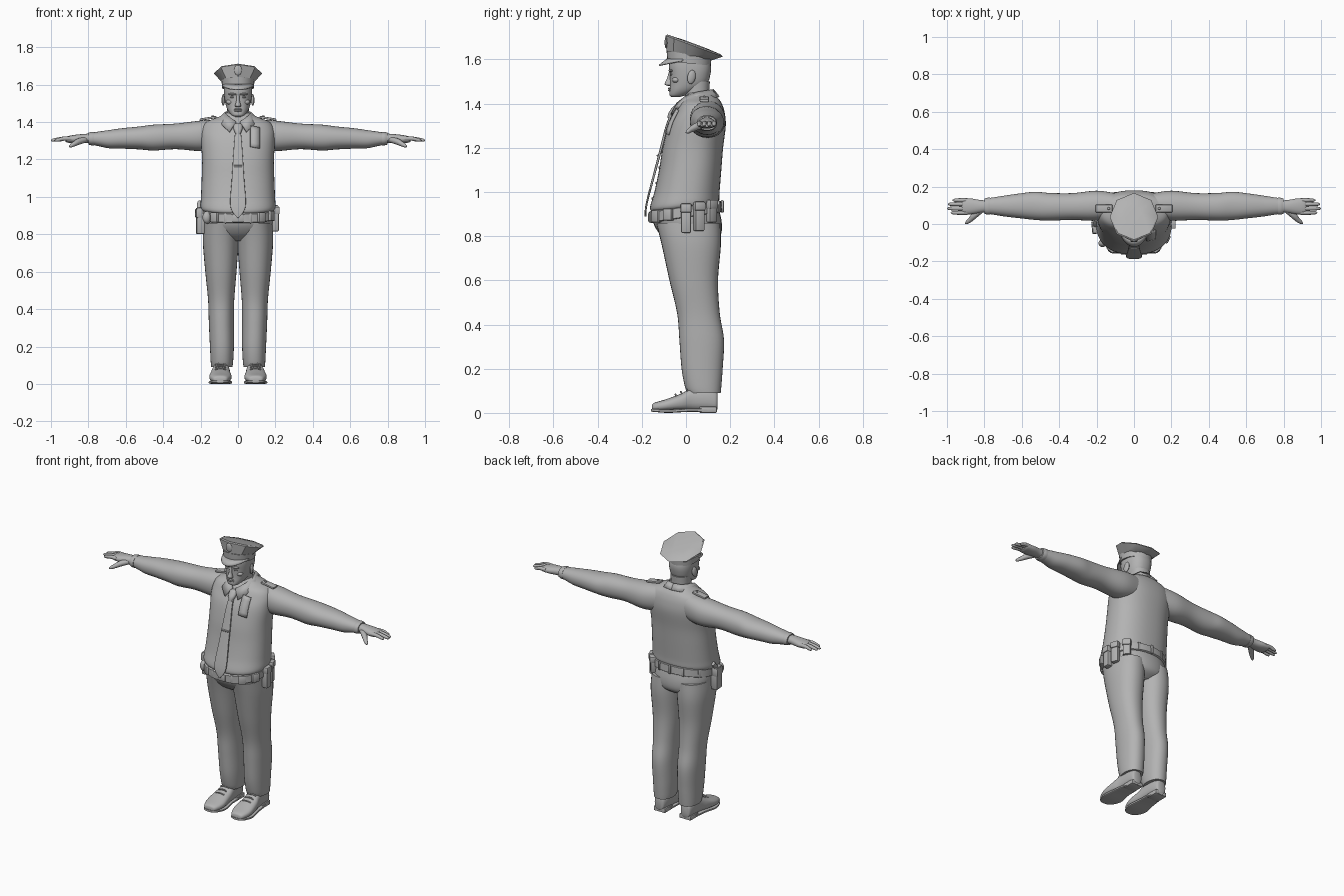
import bpy, bmesh, math
from mathutils import Vector, Matrix, Euler
from mathutils.bvhtree import BVHTree

default_cube = bpy.data.objects.get("Cube")
if default_cube:
    bpy.data.objects.remove(default_cube, do_unlink=True)

grey = bpy.data.materials.new("plain_grey")
grey.use_nodes = True
grey.diffuse_color = (0.45, 0.45, 0.45, 1)
grey.node_tree.nodes["Principled BSDF"].inputs["Base Color"].default_value = grey.diffuse_color
made = []


def add_object(name, mesh, mirror=False, thickness=0):
    mesh.materials.clear()
    mesh.materials.append(grey)
    obj = bpy.data.objects.new(name, mesh)
    bpy.context.scene.collection.objects.link(obj)
    if thickness:
        solid = obj.modifiers.new("thickness", 'SOLIDIFY')
        solid.thickness, solid.offset = thickness, 0
    if mirror:
        obj.modifiers.new("mirror", 'MIRROR').use_mirror_merge = False
    made.append(obj)
    return obj


def finish(name, bm, **options):
    bmesh.ops.recalc_face_normals(bm, faces=bm.faces)
    mesh = bpy.data.meshes.new(name)
    bm.to_mesh(mesh)
    bm.free()
    return add_object(name, mesh, **options)


def blend(rings, steps):
    """Smoothly interpolate the ring values between the given rings."""
    rings = [tuple(r) + (0,) * (6 - len(r)) for r in rings]
    result = []
    for i in range(len(rings) - 1):
        p, q, r, s = rings[max(i - 1, 0)], rings[i], rings[i + 1], rings[min(i + 2, len(rings) - 1)]
        for k in range(steps):
            t = k / steps
            result.append([b + t * ((c - a) + t * ((2 * a - 5 * b + 4 * c - d) + t * (3 * (b - c) + d - a))) / 2
                           for a, b, c, d in zip(p, q, r, s)])
    return result + [rings[-1]]


def loft(name, axis, rings, sides=32, steps=5, power=2.2, **options):
    """Rings are (position, a min, a max, b min, b max, tilt along b)."""
    bm, loops = bmesh.new(), []
    for pos, a0, a1, b0, b1, tilt in blend(rings, steps):
        loop = []
        for k in range(sides):
            angle = math.tau * k / sides
            c, s = math.cos(angle), math.sin(angle)
            a = (a0 + a1) / 2 + (a1 - a0) / 2 * math.copysign(abs(c) ** (2 / power), c)
            b = (b0 + b1) / 2 + (b1 - b0) / 2 * math.copysign(abs(s) ** (2 / power), s)
            p = pos + tilt * b
            loop.append(bm.verts.new({'x': (p, a, b), 'y': (a, p, b), 'z': (a, b, p)}[axis]))
        loops.append(loop)
    for low, high in zip(loops, loops[1:]):
        for k in range(sides):
            j = (k + 1) % sides
            bm.faces.new((low[k], low[j], high[j], high[k]))
    bm.faces.new(loops[0])
    bm.faces.new(loops[-1])
    return finish(name, bm, **options)


def even(pos, half, y0, y1, tilt=0):
    return (pos, -half, half, y0, y1, tilt)


def box(name, centre, size, turn=(0, 0, 0), bevel=0.006, **options):
    bm = bmesh.new()
    bmesh.ops.create_cube(bm, size=1, matrix=Matrix.Diagonal((*size, 1)))
    bmesh.ops.bevel(bm, geom=bm.edges[:], offset=bevel, segments=2, affect='EDGES', profile=0.5)
    bm.transform(Matrix.LocRotScale(Vector(centre), Euler(turn), None))
    return finish(name, bm, **options)


def ball(name, centre, size, turn=(0, 0, 0), **options):
    bm = bmesh.new()
    bmesh.ops.create_uvsphere(bm, u_segments=16, v_segments=10, radius=1)
    bm.transform(Matrix.LocRotScale(Vector(centre), Euler(turn), Vector(size)))
    return finish(name, bm, **options)


def tube(name, points, **options):
    """Points are (x, y, z, radius)."""
    curve = bpy.data.curves.new(name, 'CURVE')
    curve.dimensions, curve.bevel_depth, curve.bevel_resolution = '3D', 1, 3
    curve.use_fill_caps = True
    spline = curve.splines.new('NURBS')
    spline.points.add(len(points) - 1)
    for point, (x, y, z, radius) in zip(spline.points, points):
        point.co, point.radius = (x, y, z, 1), radius
    spline.order_u, spline.use_endpoint_u = 3, True
    temp = bpy.data.objects.new(name + "_path", curve)
    mesh = bpy.data.meshes.new_from_object(temp)
    bpy.data.objects.remove(temp)
    return add_object(name, mesh, **options)


def sheet(name, columns, thickness, **options):
    bm = bmesh.new()
    grid = [[bm.verts.new(p) for p in column] for column in columns]
    for left, right in zip(grid, grid[1:]):
        for k in range(len(left) - 1):
            bm.faces.new((left[k], left[k + 1], right[k + 1], right[k]))
    return finish(name, bm, thickness=thickness, **options)


# Shirt, hips and trouser legs
shirt = loft("shirt", 'z', [
    even(.925, .182, -.15, .14, .12), even(.945, .2, -.163, .15, .1), even(1, .198, -.143, .152),
    even(1.1, .194, -.122, .16), even(1.2, .192, -.106, .168), even(1.3, .198, -.08, .18),
    even(1.36, .195, -.05, .175), even(1.4, .17, -.028, .162), even(1.425, .11, -.005, .145),
    even(1.45, .06, .002, .12)], sides=48, power=2.3)
loft("hips", 'z', [even(.765, .09, -.06, .11), even(.8, .16, -.11, .155),
                   even(.86, .186, -.148, .162), even(.94, .184, -.15, .145)])
loft("trouser_leg", 'z', [
    (.86, -.01, .184, -.135, .155), (.76, -.004, .188, -.11, .158), (.6, .008, .175, -.075, .145),
    (.45, .02, .16, -.04, .153), (.33, .022, .156, -.03, .172), (.2, .022, .15, -.02, .166),
    (.12, .026, .146, -.005, .16), (.09, .03, .143, .008, .157)], mirror=True)

# Shoes with soles, heels and laces
loft("shoe", 'y', [
    (-.155, .078, .112, .012, .03), (-.145, .055, .135, .008, .045), (-.09, .035, .153, .008, .062),
    (-.02, .04, .147, .01, .088), (.03, .045, .135, .01, .115), (.1, .05, .13, .01, .118),
    (.135, .058, .124, .01, .1), (.143, .07, .112, .02, .09)], sides=24, power=2.5, mirror=True)
loft("shoe_sole", 'y', [
    (-.158, .075, .115, .006, .018), (-.14, .05, .14, .004, .018), (-.08, .031, .157, 0, .016),
    (0, .042, .145, .004, .02), (.07, .045, .135, .004, .02), (.14, .06, .122, .004, .02)],
     sides=24, power=5, mirror=True)
box("shoe_heel", (.09, .1, .014), (.08, .08, .028), mirror=True)
for k in range(3):
    y, z = -.045 + k * .025, .085 + k * .012
    tube("shoe_lace", [(.065, y, z - .008, .004), (.093, y - .006, z + .006, .004),
                       (.122, y, z - .008, .004)], mirror=True)

# Sleeves, cuffs and hands
loft("sleeve", 'x', [
    (.1, .04, .165, 1.26, 1.415), (.2, .018, .178, 1.245, 1.408), (.33, .022, .165, 1.255, 1.392),
    (.45, .018, .166, 1.248, 1.386), (.53, .022, .172, 1.254, 1.376), (.62, .032, .162, 1.258, 1.367),
    (.69, .04, .152, 1.26, 1.357), (.74, .048, .144, 1.27, 1.35), (.785, .055, .137, 1.28, 1.343)], mirror=True)
loft("sleeve_cuff", 'x', [(.77, .05, .141, 1.275, 1.347), (.785, .05, .14, 1.276, 1.347),
                          (.8, .055, .136, 1.28, 1.343)], mirror=True)
loft("palm", 'x', [(.78, .065, .126, 1.286, 1.338), (.82, .06, .128, 1.288, 1.337),
                   (.87, .052, .136, 1.287, 1.332), (.91, .052, .136, 1.29, 1.325),
                   (.922, .06, .13, 1.295, 1.318)], sides=20, mirror=True)
for name, y, tip in (("index", .06, .98), ("middle", .083, 1), ("ring", .106, .995), ("little", .127, .97)):
    tube(name + "_finger", [(.89, y, 1.311, .011), (.93, y, 1.313, .0115), (tip - .025, y, 1.306, .01),
                            (tip - .005, y, 1.302, .008), (tip, y, 1.301, .002)], mirror=True)
tube("thumb", [(.81, .08, 1.308, .016), (.85, .05, 1.298, .018), (.875, .022, 1.283, .013),
               (.897, .006, 1.271, .009), (.902, .0, 1.268, .002)], mirror=True)

# Neck, head and face
loft("neck", 'z', [even(1.38, .065, .005, .115), even(1.43, .057, -.005, .105),
                   even(1.5, .06, -.01, .108)])
loft("head", 'z', [
    even(1.43, .022, -.066, -.03), even(1.438, .036, -.074, .0), even(1.46, .053, -.074, .05),
    even(1.49, .065, -.072, .095), even(1.53, .073, -.073, .11), even(1.57, .076, -.077, .113),
    even(1.615, .074, -.07, .1)], power=2.4)
loft("nose", 'z', [even(1.48, .008, -.08, -.06), even(1.484, .016, -.093, -.06),
                   even(1.492, .015, -.096, -.06), even(1.515, .009, -.086, -.06),
                   even(1.545, .008, -.077, -.06)], sides=16)
ball("ear", (.078, .025, 1.52), (.009, .019, .032), (-.2, 0, .25), mirror=True)
ball("brow", (.03, -.069, 1.549), (.023, .009, .006), (0, 0, .2), mirror=True)
ball("eye", (.029, -.064, 1.533), (.013, .009, .006), mirror=True)
ball("cheekbone", (.042, -.045, 1.507), (.022, .018, .014), mirror=True)
for name, z in (("upper_lip", 1.468), ("lower_lip", 1.46)):
    ball(name, (0, -.073, z), (.022, .008, .005))

# Cap: band, flared crown, visor and front badge
loft("cap_band", 'z', [even(1.583, .085, -.084, .112, -.1), even(1.625, .088, -.088, .115, -.17)],
     steps=1, power=2.1)
loft("cap_crown", 'z', [even(1.618, .088, -.088, .115, -.2), even(1.674, .13, -.092, .166, -.37),
                        even(1.681, .122, -.084, .158, -.37), even(1.685, .05, -.01, .09, -.37)],
     sides=8, steps=1, power=2)
visor = []
for k in range(17):
    reach = math.sin(math.pi * k / 16)
    angle = math.radians(195 + 150 * k / 16)
    x, y = .086 * math.cos(angle), .012 + .097 * math.sin(angle)
    visor.append([(x, y - .036 * reach * f, 1.601 - (.008 + .02 * reach) * f) for f in (0, .5, 1)])
sheet("cap_visor", visor, .006)
ball("cap_badge", (0, -.09, 1.677), (.021, .007, .027))

# Collar, tie, shoulder straps and chest badge
sheet("collar", [
    [(.01, -.04, 1.4), (.045, -.066, 1.348)], [(.054, .0, 1.432), (.085, -.034, 1.383)],
    [(.068, .05, 1.45), (.098, .045, 1.418)], [(.045, .11, 1.46), (.06, .135, 1.428)],
    [(0, .122, 1.462), (0, .148, 1.43)]], .01, mirror=True)
loft("tie", 'z', [even(.888, .004, -.188, -.18), even(.95, .041, -.182, -.173),
                  even(1.1, .033, -.144, -.133), even(1.2, .027, -.118, -.106),
                  even(1.3, .02, -.092, -.08), even(1.36, .014, -.068, -.05)], sides=16, power=5)
loft("tie_knot", 'z', [even(1.335, .013, -.085, -.05), even(1.36, .023, -.078, -.04),
                       even(1.385, .024, -.06, -.02), even(1.392, .016, -.05, -.02)], sides=16)
box("tie_clip", (0, -.127, 1.165), (.045, .012, .008), (.25, 0, 0), bevel=.002)
box("shoulder_strap", (.16, .083, 1.42), (.09, .042, .012), (0, .16, 0), bevel=.004, mirror=True)
ball("strap_button", (.135, .083, 1.431), (.007, .007, .005), mirror=True)

shirt_bm = bmesh.new()
shirt_bm.from_mesh(shirt.data)
surface = BVHTree.FromBMesh(shirt_bm)
shirt_bm.free()


def on_chest(x, z, lift):
    hit, normal, *_ = surface.ray_cast(Vector((x, -1, z)), Vector((0, 1, 0)))
    return hit + normal * lift


sheet("chest_badge", [[on_chest(x, 1.262 + k * .022 + (x - .09) * -.2, .006) for k in range(6)]
                      for x in (.065, .09, .115)], .008)
for k in range(5):
    ball("shirt_button", on_chest(0, .97 + k * .07, .001), (.006, .003, .006))

# Duty belt with buckle, pouches and holster
loft("belt", 'z', [even(.885, .189, -.163, .158, .15), even(.888, .194, -.168, .163, .15),
                   even(.932, .194, -.168, .16, .15), even(.936, .189, -.163, .155, .15)],
     sides=48, steps=1)


def on_belt(name, degrees, size, drop=0, out=0.0):
    angle = math.radians(degrees)
    x, y = (.194 + out) * math.cos(angle), (.164 + out) * math.sin(angle)
    box(name, (x, y, .91 + .15 * y - drop), size, (0, 0, angle))


on_belt("buckle", -90, (.014, .06, .045))
for degrees in (0, 20, 42):
    depth = .13 if degrees < 30 else .1
    on_belt("long_pouch", degrees, (.036, .045, depth), drop=depth / 2 - .035, out=.006)
    on_belt("pouch_flap", degrees, (.042, .05, .04), drop=-.017, out=.008)
for degrees in (-28, -52, -128):
    on_belt("small_pouch", degrees, (.03, .045, .055), out=.004)
for degrees in (-70, -110, 65, 90, 115, 145):
    on_belt("belt_keeper", degrees, (.016, .016, .056))
ball("cuff_case", (-.165, -.1, .89), (.026, .022, .034), (0, 0, .6))
on_belt("holster", 186, (.044, .062, .14), drop=.035, out=.008)
on_belt("holster_hood", 186, (.05, .068, .05), drop=-.005, out=.008)
tube("holster_grip", [(-.205, -.01, .92, .015), (-.207, .0, .95, .014), (-.205, .022, .972, .012)])

# Smooth shading that keeps hard edges
bpy.ops.object.select_all(action='DESELECT')
for obj in made:
    obj.select_set(True)
bpy.context.view_layer.objects.active = made[0]
bpy.ops.object.shade_smooth_by_angle(angle=math.radians(40))
